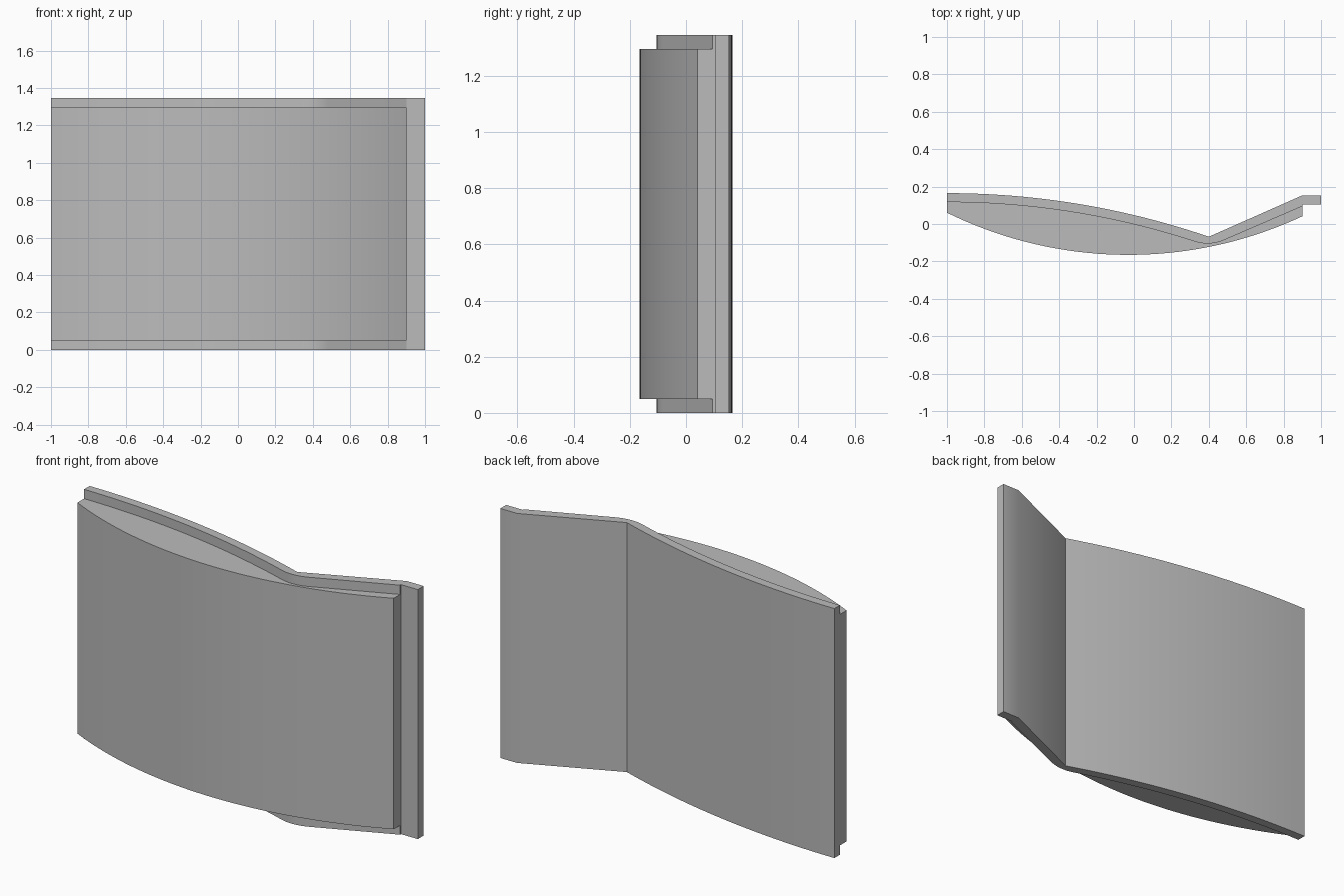
import bpy, bmesh, math
from mathutils import Vector

cube = bpy.data.objects.get("Cube")
if cube:
    bpy.data.objects.remove(cube, do_unlink=True)

HEIGHT = 1.345
STEP = 0.05          # the front body stops this far short of each end

grey = bpy.data.materials.new("plain_grey")
grey.use_nodes = True
colour = (0.5, 0.5, 0.5, 1)
grey.diffuse_color = colour
grey.node_tree.nodes["Principled BSDF"].inputs["Base Color"].default_value = colour


def arc(x0, x1, cx, top, radius, sign, n):
    """Points on a shallow arc with its crest or trough at (cx, top)."""
    pts = []
    for i in range(n + 1):
        x = x0 + (x1 - x0) * i / n
        sag = radius - math.sqrt(radius ** 2 - (x - cx) ** 2)
        pts.append(Vector((x, top + sign * sag)))
    return pts


def fillet(a, corner, b, n):
    """Rounded bend between a and b, without the end points."""
    pts = []
    for i in range(1, n):
        t = i / n
        pts.append(a * (1 - t) ** 2 + corner * (2 * t * (1 - t)) + b * t ** 2)
    return pts


def extrude_profile(name, pts, z0, z1):
    """Closed outline in plan, extruded upright."""
    bm = bmesh.new()
    face = bm.faces.new([bm.verts.new((p.x, p.y, z0)) for p in pts])
    result = bmesh.ops.extrude_face_region(bm, geom=[face], use_keep_orig=True)
    top = [v for v in result["geom"] if isinstance(v, bmesh.types.BMVert)]
    bmesh.ops.translate(bm, verts=top, vec=(0, 0, z1 - z0))
    bmesh.ops.recalc_face_normals(bm, faces=bm.faces)
    mesh = bpy.data.meshes.new(name)
    bm.to_mesh(mesh)
    bm.free()
    mesh.materials.append(grey)
    obj = bpy.data.objects.new(name, mesh)
    bpy.context.collection.objects.link(obj)
    bpy.ops.object.select_all(action="DESELECT")
    obj.select_set(True)
    bpy.context.view_layer.objects.active = obj
    bpy.ops.object.shade_smooth_by_angle(angle=math.radians(25))
    return obj


# Seam between plate and body: bowed run, rounded bend, straight run
seam_end = Vector((0.9, 0.095))
bowed = arc(-1, 0.315, -1, 0.117, 4.27, -1, 24)
bend = Vector((0.4, -0.121))
straight_start = bend.lerp(seam_end, 0.17)
seam = bowed + fillet(bowed[-1], bend, straight_start, 10) + [straight_start, seam_end]

# Bent back plate with a flat lip on its left edge
back = arc(-1, 0.4, -1, 0.165, 4.32, -1, 24)
lip = [Vector(p) for p in ((0.9, 0.153), (1, 0.153), (1, 0.103), (0.9, 0.103))]
extrude_profile("back_plate", back + lip + seam[::-1], 0, HEIGHT)

# Bulged front body, filling the space up to the seam
front = arc(-1, 0.9, -0.03, -0.165, 2.2, 1, 40)
extrude_profile("front_body", front + seam[::-1], STEP, HEIGHT - STEP)
